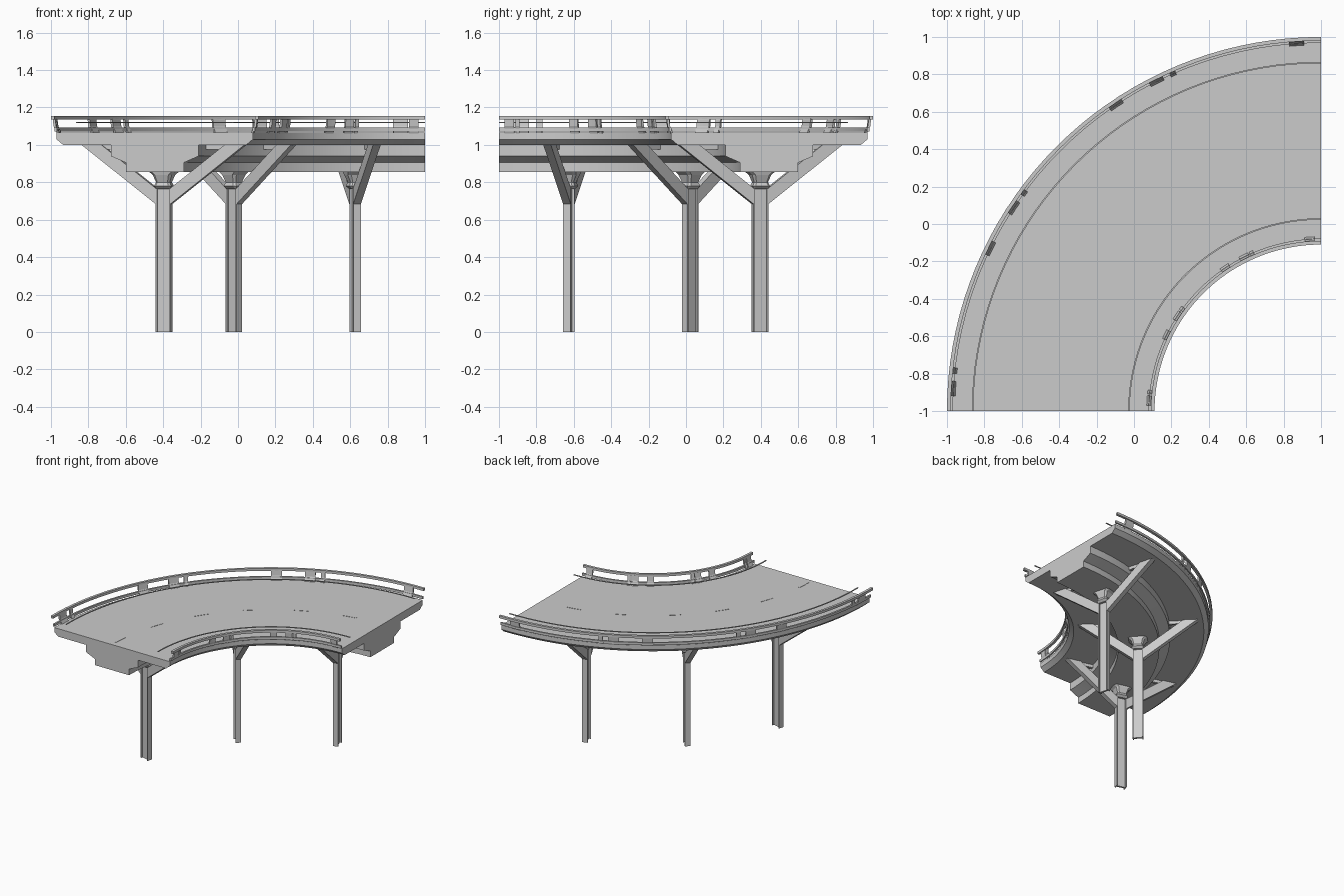
import bpy, bmesh, math
from mathutils import Matrix

if "Cube" in bpy.data.objects:
    bpy.data.objects.remove(bpy.data.objects["Cube"])

CX, CY = 1.0, -1.0      # centre of the quarter-circle bend
RM = 1.445              # centreline radius


def finish(name, bm, smooth=False):
    bmesh.ops.recalc_face_normals(bm, faces=bm.faces)
    me = bpy.data.meshes.new(name)
    bm.to_mesh(me)
    bm.free()
    ob = bpy.data.objects.new(name, me)
    bpy.context.collection.objects.link(ob)
    if smooth:
        bpy.context.view_layer.objects.active = ob
        ob.select_set(True)
        bpy.ops.object.shade_smooth_by_angle(angle=math.radians(20))
        ob.select_set(False)
    return ob


def sweep(bm, prof, a0=90, a1=180, n=36):
    """Sweep a closed (radius, z) profile along the bend."""
    rings = []
    for i in range(n + 1):
        a = math.radians(a0 + (a1 - a0) * i / n)
        rings.append([bm.verts.new((CX + r * math.cos(a), CY + r * math.sin(a), z)) for r, z in prof])
    m = len(prof)
    for p, q in zip(rings, rings[1:]):
        for j in range(m):
            k = (j + 1) % m
            bm.faces.new((p[j], p[k], q[k], q[j]))
    bm.faces.new(rings[0])
    bm.faces.new(rings[-1])


def swept(name, *profs, **kw):
    bm = bmesh.new()
    for p in profs:
        sweep(bm, p, **kw)
    return finish(name, bm, True)


def rect(r0, r1, z0, z1):
    return [(r0, z0), (r1, z0), (r1, z1), (r0, z1)]


def mirror(prof):
    return [(2 * RM - r, z) for r, z in prof]


def frame(deg):
    """Local x = radial outwards, origin on the centreline."""
    return (Matrix.Translation((CX, CY, 0)) @ Matrix.Rotation(math.radians(deg), 4, 'Z')
            @ Matrix.Translation((RM, 0, 0)))


def loft(bm, loops):
    rings = [[bm.verts.new(c) for c in lp] for lp in loops]
    m = len(rings[0])
    for p, q in zip(rings, rings[1:]):
        for j in range(m):
            k = (j + 1) % m
            bm.faces.new((p[j], p[k], q[k], q[j]))
    bm.faces.new(rings[0])
    bm.faces.new(rings[-1])


def slab(bm, pts, w):
    """Extrude an (x, z) outline across y by width w."""
    loft(bm, [[(x, s * w / 2, z) for x, z in pts] for s in (-1, 1)])


# deck slab with stepped box girder underneath
half = [(0.155, 0.855), (0.155, 0.905), (0.235, 0.94), (0.235, 1.0),
        (0.49, 1.0), (0.525, 1.03), (0.525, 1.065)]
swept("deck_and_girder", [(RM + x, z) for x, z in half] + [(RM - x, z) for x, z in reversed(half)])

# guard rails, floating edge strips
top_rail, low_rail = rect(1.98, 2.0, 1.135, 1.155), rect(1.968, 1.982, 1.072, 1.092)
strip = rect(1.859, 1.867, 1.116, 1.122)
for side, f in (("outer", lambda p: p), ("inner", mirror)):
    swept(side + "_top_rail", f(top_rail))
    swept(side + "_lower_rail", f(low_rail))
    swept(side + "_edge_strip", f(strip))

    # slanted rail brackets, repeating every 30 degrees
    post = f([(1.955, 1.06), (1.97, 1.06), (1.988, 1.10), (1.992, 1.142), (1.98, 1.142), (1.974, 1.10)])
    bm = bmesh.new()
    scale = 1.0 if side == "outer" else 1.4
    for base in (180, 150, 120):
        for off, w in ((3.5, 2.3), (6.3, 0.9), (26.2, 2.3)):
            h = w * scale / 2
            sweep(bm, post, base - off - h, base - off + h, 2)
    finish(side + "_rail_brackets", bm)

# centre line dashes
bm = bmesh.new()
for i in range(6):
    a = 176 - 15 * i
    sweep(bm, rect(RM - 0.004, RM + 0.004, 1.06, 1.067), a - 2.2, a + 2.2, 4)
finish("lane_dashes", bm)

# supports
D, W, T = 0.041, 0.021, 0.008
h_section = [(-D, -W), (-D + T, -W), (-D + T, -T), (D - T, -T), (D - T, -W), (D, -W),
             (D, W), (D - T, W), (D - T, T), (-D + T, T), (-D + T, W), (-D, W)]


def octagon(a, b, z, c=0.3):
    k = c * min(a, b)
    return [(a, -b + k, z), (a, b - k, z), (a - k, b, z), (-a + k, b, z),
            (-a, b - k, z), (-a, -b + k, z), (-a + k, -b, z), (a - k, -b, z)]


for n, deg in enumerate((165, 135, 105), 1):
    M = frame(deg)
    # H-section column
    bm = bmesh.new()
    loft(bm, [[(x, y, z) for x, y in h_section] for z in (0, 0.78)])
    finish(f"column_{n}", bm).matrix_world = M
    # flared column head
    bm = bmesh.new()
    loft(bm, [octagon(0.04, 0.025, 0.765), octagon(0.048, 0.042, 0.78),
              octagon(0.038, 0.033, 0.80), octagon(0.053, 0.05, 0.84), octagon(0.075, 0.055, 0.858)])
    finish(f"column_head_{n}", bm).matrix_world = M
    # diagonal braces and the ribs they meet
    for s, side in ((1, "outer"), (-1, "inner")):
        bm = bmesh.new()
        slab(bm, [(s * x, z) for x, z in ((0.036, 0.68), (0.455, 1.003), (0.345, 1.003), (0.036, 0.765))], 0.042)
        finish(f"{side}_brace_{n}", bm).matrix_world = M
        bm = bmesh.new()
        slab(bm, [(s * x, z) for x, z in ((0.22, 0.975), (0.41, 0.975), (0.46, 1.003), (0.22, 1.003))], 0.02)
        finish(f"{side}_rib_{n}", bm).matrix_world = M
